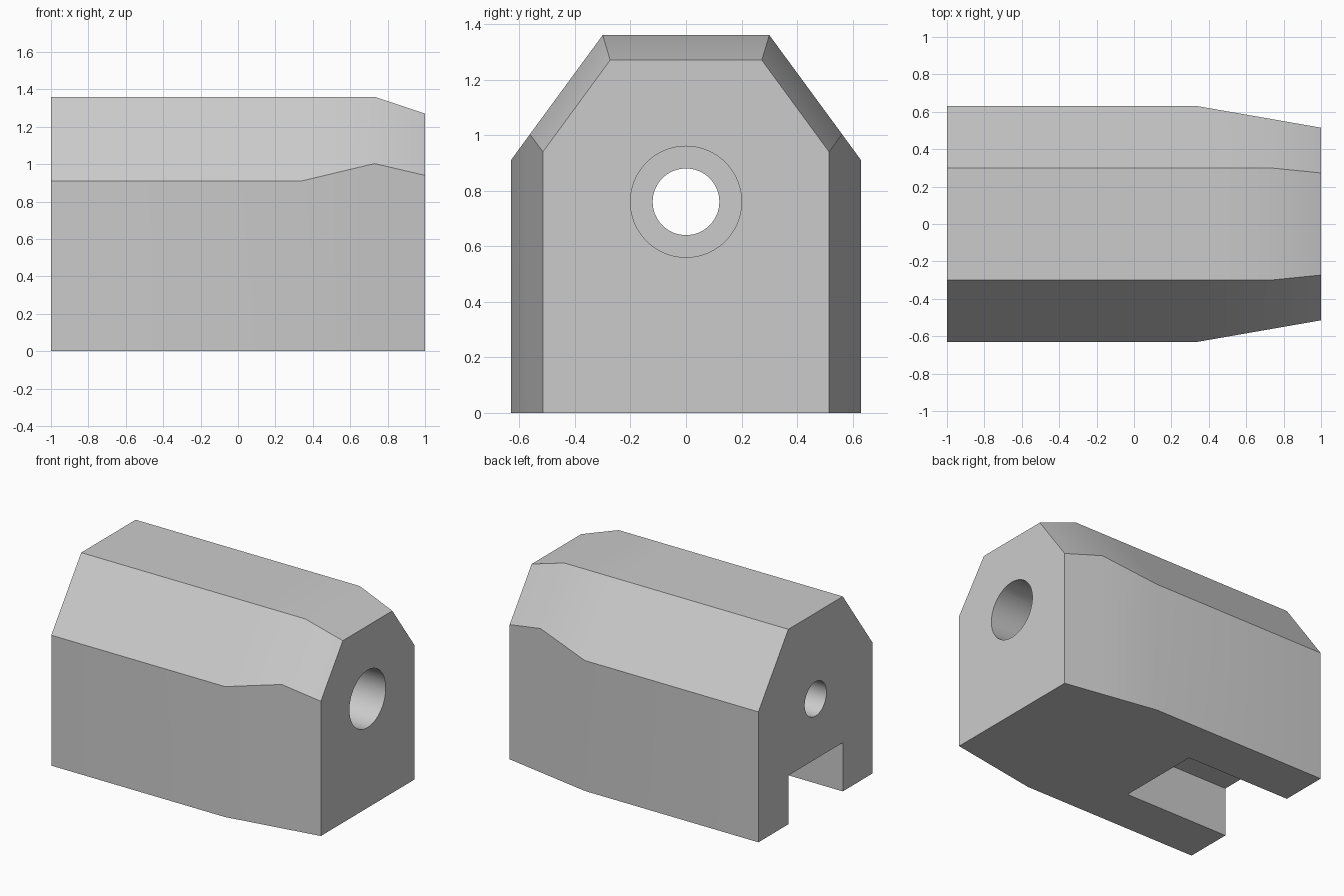
import bpy, bmesh, math

cube = bpy.data.objects.get("Cube")
if cube:
    bpy.data.objects.remove(cube, do_unlink=True)

gray = bpy.data.materials.new("light gray")
gray.use_nodes = True
color = (0.6, 0.6, 0.6, 1)
gray.diffuse_color = color
gray.node_tree.nodes["Principled BSDF"].inputs["Base Color"].default_value = color


def finish(name, bm):
    bmesh.ops.recalc_face_normals(bm, faces=bm.faces[:])
    mesh = bpy.data.meshes.new(name)
    bm.to_mesh(mesh)
    bm.free()
    mesh.materials.append(gray)
    obj = bpy.data.objects.new(name, mesh)
    bpy.context.collection.objects.link(obj)
    return obj


def loft(name, sections):
    """Join mirrored sections (x, side y, shoulder z, top y, top z)."""
    bm = bmesh.new()
    rings = []
    for x, side, shoulder, ridge, top in sections:
        half = [(side, 0), (side, shoulder), (ridge, top)]
        outline = half + [(-y, z) for y, z in reversed(half)]
        rings.append([bm.verts.new((x, y, z)) for y, z in outline])
    for a, b in zip(rings, rings[1:]):
        for i in range(len(a)):
            j = (i + 1) % len(a)
            bm.faces.new((a[i], a[j], b[j], b[i]))
    bm.faces.new(rings[0])
    bm.faces.new(rings[-1])
    return finish(name, bm)


def bore(name, radius, x0, x1):
    """Round cutter along x."""
    bm = bmesh.new()
    bmesh.ops.create_cone(bm, cap_ends=True, segments=64, radius1=radius,
                          radius2=radius, depth=x1 - x0)
    obj = finish(name, bm)
    obj.rotation_euler.y = math.pi / 2
    obj.location = ((x0 + x1) / 2, 0, 0.76)
    return obj


def slot(name, x0, x1, half_width, z0, z1):
    """Box cutter."""
    bm = bmesh.new()
    bmesh.ops.create_cube(bm, size=1)
    obj = finish(name, bm)
    obj.scale = (x1 - x0, 2 * half_width, z1 - z0)
    obj.location = ((x0 + x1) / 2, 0, (z0 + z1) / 2)
    return obj


# Housing block with a tapered nose
body = loft("housing_block", [
    (-1, 0.63, 0.91, 0.30, 1.36),
    (0.34, 0.63, 0.91, 0.30, 1.36),
    (0.73, 0.562, 1.003, 0.30, 1.36),
    (1, 0.515, 0.94, 0.273, 1.27),
])

# Stepped bore and open slot at the rear underside
cutters = [
    bore("narrow_bore_cutter", 0.12, -1.2, 1.2),
    bore("wide_bore_cutter", 0.20, 0, 1.3),
    slot("slot_cutter", -1.2, -0.2, 0.30, -0.2, 0.34),
]
for cutter in cutters:
    cutter.hide_render = True
    cut = body.modifiers.new(cutter.name, "BOOLEAN")
    cut.operation = "DIFFERENCE"
    cut.solver = "EXACT"
    cut.object = cutter

# Keep the cut result and remove the cutters
bpy.context.view_layer.update()
graph = bpy.context.evaluated_depsgraph_get()
result = bpy.data.meshes.new_from_object(body.evaluated_get(graph))
body.modifiers.clear()
body.data = result
for cutter in cutters:
    bpy.data.objects.remove(cutter, do_unlink=True)

# Smooth bore and soft taper bends, crisp edges elsewhere
bpy.ops.object.select_all(action="DESELECT")
body.select_set(True)
bpy.context.view_layer.objects.active = body
bpy.ops.object.shade_smooth_by_angle(angle=math.radians(30))
